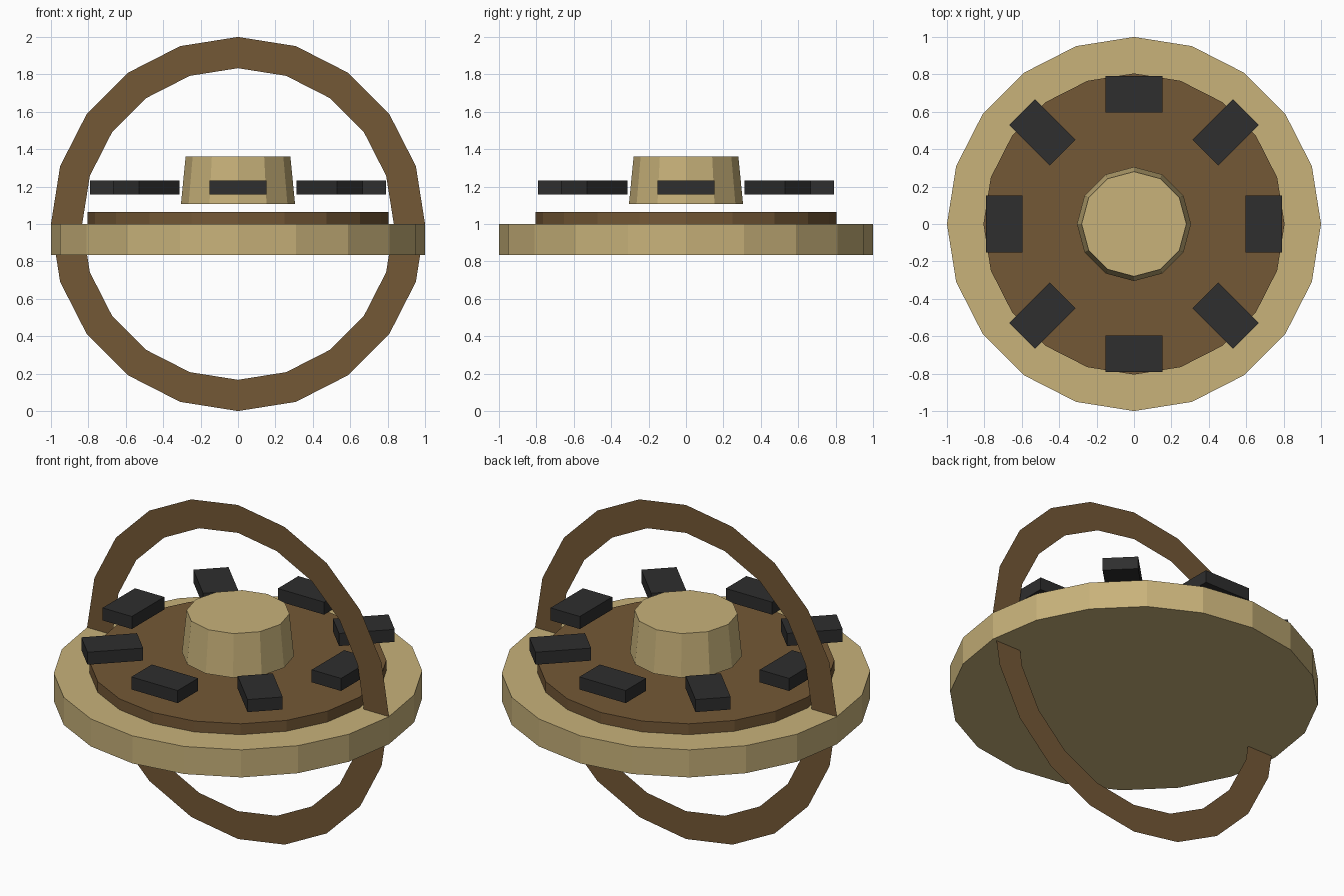
import bpy, bmesh
from math import sin, cos, pi, radians
from mathutils import Matrix

cube = bpy.data.objects.get("Cube")
if cube:
    bpy.data.objects.remove(cube, do_unlink=True)


def srgb(c):
    c /= 255
    return c / 12.92 if c <= 0.04045 else ((c + 0.055) / 1.055) ** 2.4


def material(name, r, g, b):
    colour = (srgb(r), srgb(g), srgb(b), 1)
    m = bpy.data.materials.new(name)
    m.use_nodes = True
    m.diffuse_color = colour
    m.node_tree.nodes["Principled BSDF"].inputs["Base Color"].default_value = colour
    return m


tan = material("tan", 200, 178, 122)
brown = material("brown", 116, 88, 54)
black = material("black", 46, 46, 46)


def finish(name, bm, mat):
    mesh = bpy.data.meshes.new(name)
    bm.to_mesh(mesh)
    bm.free()
    mesh.materials.append(mat)
    obj = bpy.data.objects.new(name, mesh)
    bpy.context.collection.objects.link(obj)
    return obj


def drum(name, sides, r_bottom, r_top, z0, z1, mat):
    bm = bmesh.new()
    bmesh.ops.create_cone(bm, cap_ends=True, segments=sides, radius1=r_bottom,
                          radius2=r_top, depth=z1 - z0,
                          matrix=Matrix.Translation((0, 0, (z0 + z1) / 2)))
    return finish(name, bm, mat)


# Stacked discs and the tapered hub hovering above them
drum("base_disc", 20, 1, 1, 0.835, 1, tan)
drum("upper_disc", 20, 0.805, 0.805, 1, 1.065, brown)
drum("hub", 12, 0.305, 0.28, 1.107, 1.36, tan)

# Flat upright ring, a paper-thin sheet
bm = bmesh.new()
loops = [[bm.verts.new((r * cos(i * pi / 10), 0, 1 + r * sin(i * pi / 10)))
          for i in range(20)] for r in (1, 0.833)]
outer, inner = loops
for i in range(20):
    j = (i + 1) % 20
    bm.faces.new((outer[i], outer[j], inner[j], inner[i]))
finish("upright_ring", bm, brown)

# Eight hovering blocks, turning against their orbit
for i in range(8):
    angle = radians(45 * i)
    bm = bmesh.new()
    place = (Matrix.Translation((0.693 * cos(angle), 0.693 * sin(angle), 1.194))
             @ Matrix.Rotation(pi / 2 - angle, 4, 'Z')
             @ Matrix.Diagonal((0.307, 0.194, 0.075, 1)))
    bmesh.ops.create_cube(bm, size=1, matrix=place)
    finish(f"block_{i + 1}", bm, black)
